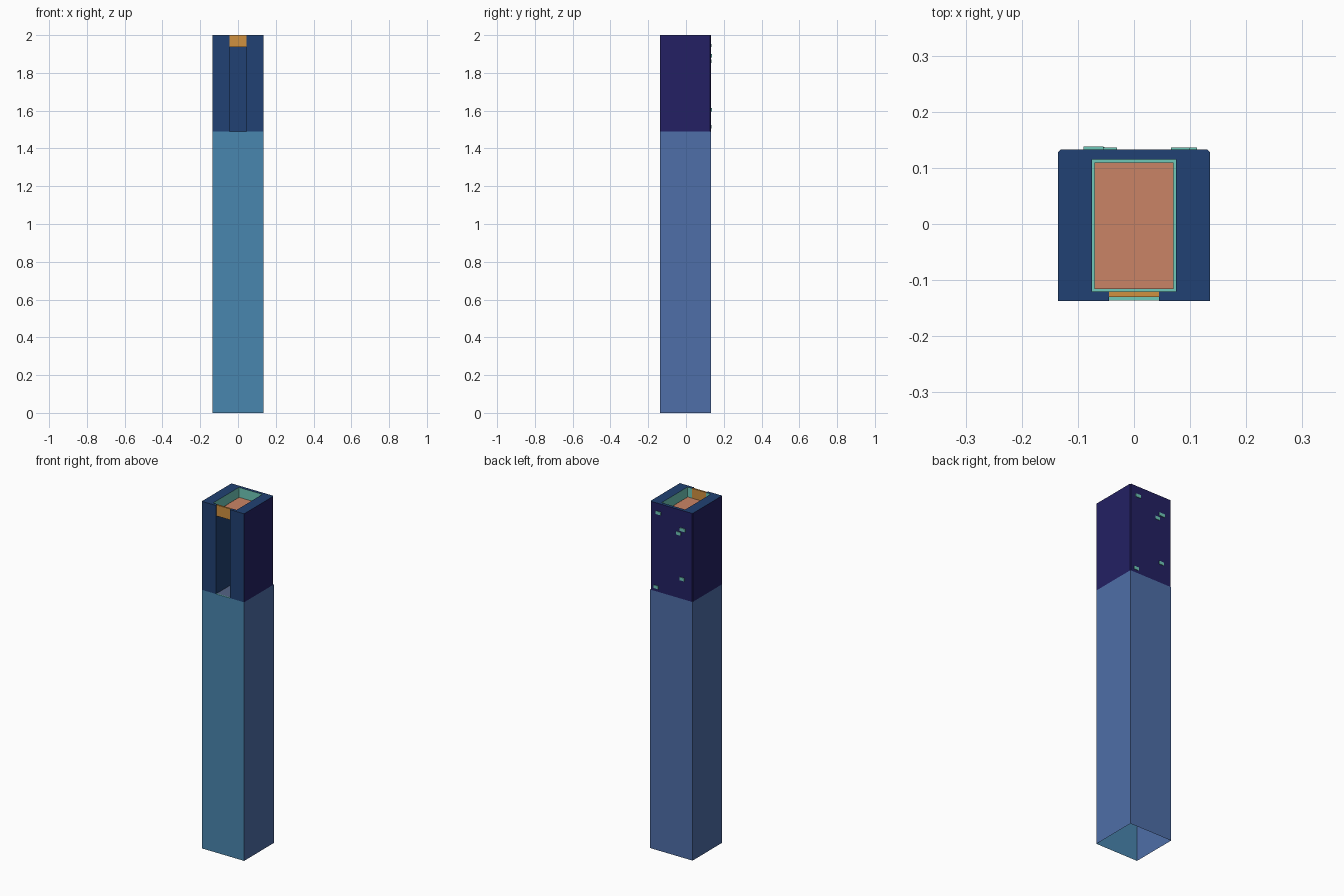
import bpy, bmesh

if "Cube" in bpy.data.objects:
    bpy.data.objects.remove(bpy.data.objects["Cube"])

def srgb(r, g, b):
    f = lambda c: c / 12.92 if c <= 0.04045 else ((c + 0.055) / 1.055) ** 2.4
    return (f(r / 255), f(g / 255), f(b / 255), 1)

COLOURS = {
    "navy": (33, 65, 115), "indigo": (35, 32, 99), "front_blue": (73, 134, 175),
    "side_blue": (78, 110, 168), "teal": (112, 200, 184), "salmon": (202, 132, 102),
    "orange": (208, 145, 64), "slate": (84, 100, 134),
}
MATS = {}
for name, rgb in COLOURS.items():
    MATS[name] = bpy.data.materials.new(name)
    MATS[name].diffuse_color = srgb(*rgb)

def finish(name, bm, mats):
    me = bpy.data.meshes.new(name)
    bm.to_mesh(me)
    bm.free()
    for m in mats:
        me.materials.append(MATS[m])
    ob = bpy.data.objects.new(name, me)
    bpy.context.collection.objects.link(ob)
    return ob

def walls(name, profile, z0, z1, mats, rule, cap_mat=None):
    """Extrude a closed profile; rule(edge index) gives the material of each wall."""
    bm = bmesh.new()
    low = [bm.verts.new((x, y, z0)) for x, y in profile]
    top = [bm.verts.new((x, y, z1)) for x, y in profile]
    n = len(profile)
    for i in range(n):
        j = (i + 1) % n
        bm.faces.new((low[i], low[j], top[j], top[i])).material_index = rule(i)
    if cap_mat is not None:
        bm.faces.new(top).material_index = cap_mat
    return finish(name, bm, mats)

def box(name, x0, x1, y0, y1, z0, z1, mat):
    bm = bmesh.new()
    bmesh.ops.create_cube(bm, size=1)
    for v in bm.verts:
        v.co = (x1 if v.co.x > 0 else x0, y1 if v.co.y > 0 else y0, z1 if v.co.z > 0 else z0)
    return finish(name, bm, [mat])

SPLIT, TRAY = 1.49, 1.94
W, YF, YB, R = 0.135, -0.137, 0.133, 0.005
SLOT = 0.045

# Lower post: thin shell open at the bottom
walls("lower_post", [(-W, YF), (W, YF), (W, YB), (-W, YB)], 0, SPLIT,
      ["front_blue", "side_blue"], lambda i: 0 if i == 0 else 1)

# Upper housing: outer outline with a front slot, then an inner outline
outer = [(SLOT, YF), (W, YF), (W, YB - R), (W - R, YB), (R - W, YB), (-W, YB - R), (-W, YF), (-SLOT, YF)]
slot = [(-SLOT, 0.11), (SLOT, 0.11)]
tray = [(-SLOT, -0.12), (-0.075, -0.12), (-0.075, 0.115), (0.075, 0.115), (0.075, -0.12), (SLOT, -0.12)]

def housing_rule(inner):
    return lambda i: 1 if 1 <= i <= 5 else (inner if 8 <= i <= 12 else 0)

walls("slotted_housing", outer + slot, SPLIT, TRAY, ["navy", "indigo"], housing_rule(0))
walls("tray_housing", outer + tray, TRAY, 2.0, ["navy", "indigo", "teal"], housing_rule(2), 0)

# Slot floor with its front lip
box("slot_floor", -W + 0.002, W - 0.002, YF + 0.002, YB - 0.002, 1.484, 1.488, "slate")
box("slot_lip", -SLOT, SLOT, YF + 0.0005, -0.13, 1.485, 1.490, "teal")

# Tray at the top and the front flap
box("tray_floor", -0.075, 0.075, -0.12, 0.115, 1.937, 1.941, "teal")
box("tray_pad", -0.07, 0.07, -0.116, 0.11, 1.941, 1.946, "salmon")
for side, x0 in (("left", -SLOT), ("right", 0)):
    box("front_flap_" + side, x0, x0 + SLOT, -0.13, -0.12, 1.937, 2.0, "orange")

# Small raised chips on the back
for k, (x, z, w, t) in enumerate([(0.083, 1.945, 0.034, 0.003), (-0.072, 1.89, 0.036, 0.005),
                                  (-0.045, 1.862, 0.03, 0.003), (-0.068, 1.605, 0.03, 0.004),
                                  (0.097, 1.515, 0.03, 0.003)]):
    box("back_chip_%d" % k, x - w / 2, x + w / 2, YB, YB + t, z - 0.009, z + 0.009, "teal")

for m in bpy.data.materials:
    if m.users and not m.is_grease_pencil:
        m.use_nodes = True
        m.node_tree.nodes["Principled BSDF"].inputs["Base Color"].default_value = m.diffuse_color
